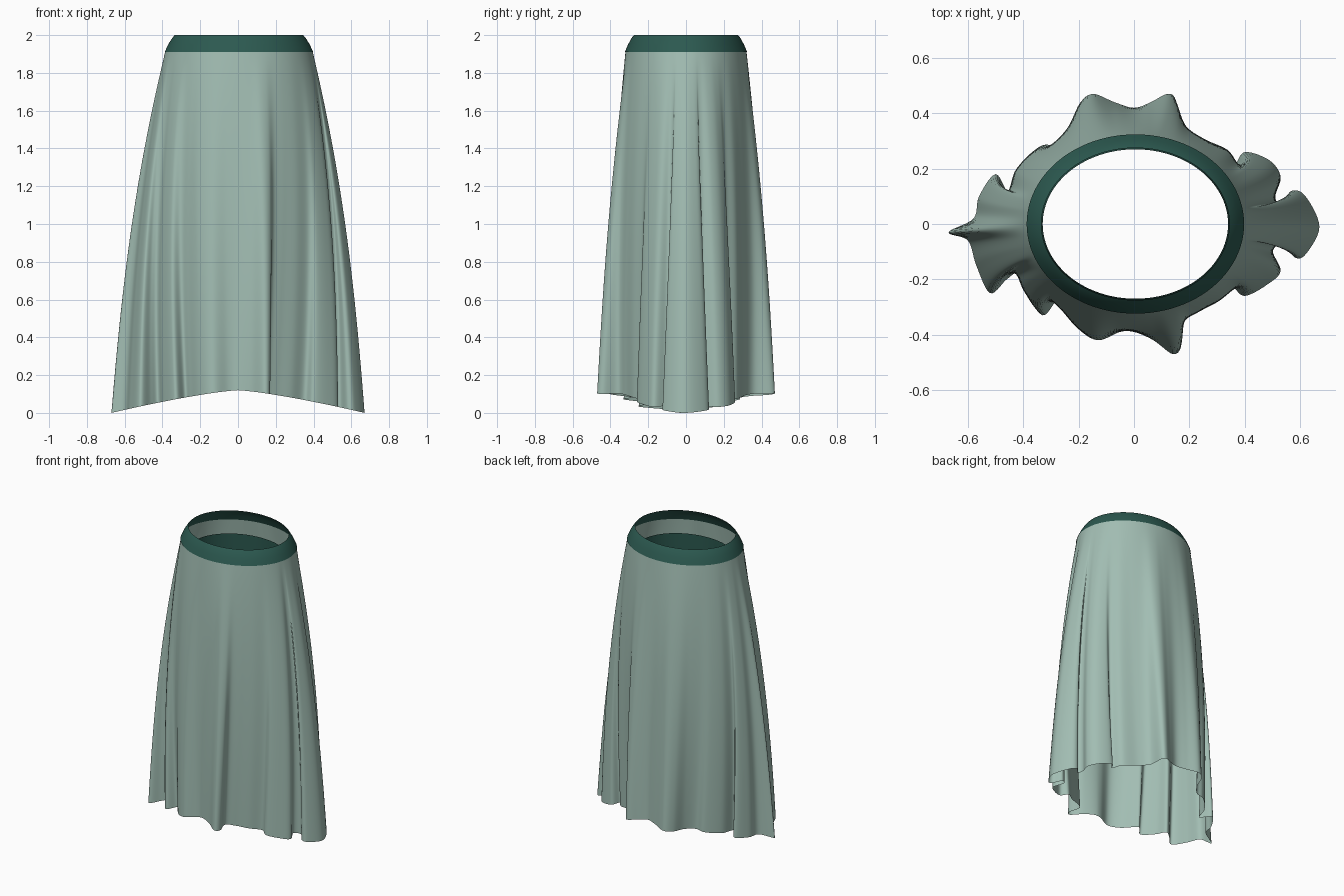
import bpy, bmesh, math
from mathutils import Vector

cube = bpy.data.objects.get("Cube")
if cube:
    bpy.data.objects.remove(cube, do_unlink=True)


def make_material(name, rgb):
    mat = bpy.data.materials.new(name)
    mat.use_nodes = True
    mat.diffuse_color = (*rgb, 1)
    mat.node_tree.nodes["Principled BSDF"].inputs["Base Color"].default_value = (*rgb, 1)
    return mat


sage = make_material("sage cloth", (.36, .51, .45))
teal = make_material("dark teal band", (.025, .1, .08))


def loft(name, rings, material):
    """Skin a stack of closed rings, listed from top to bottom."""
    bm = bmesh.new()
    loops = [[bm.verts.new(p) for p in ring] for ring in rings]
    for upper, lower in zip(loops, loops[1:]):
        count = len(upper)
        for i in range(count):
            j = (i + 1) % count
            bm.faces.new((upper[i], lower[i], lower[j], upper[j]))
    mesh = bpy.data.meshes.new(name)
    bm.to_mesh(mesh)
    bm.free()
    mesh.materials.append(material)
    obj = bpy.data.objects.new(name, mesh)
    bpy.context.collection.objects.link(obj)
    bpy.ops.object.select_all(action='DESELECT')
    obj.select_set(True)
    bpy.context.view_layer.objects.active = obj
    bpy.ops.object.shade_smooth_by_angle(angle=math.radians(60))
    return obj


def oval(angle, rx, ry, z=0):
    return Vector((.005 + rx * math.cos(angle), ry * math.sin(angle), z))


def oval_ring(rx, ry, z, count=96):
    return [oval(math.tau * i / count, rx, ry, z) for i in range(count)]


def closed_curve(points, steps):
    """Sample a smooth closed curve through the points."""
    out, n = [], len(points)
    for i in range(n):
        a, b, c, d = (points[(i + k) % n] for k in (-1, 0, 1, 2))
        for s in range(steps):
            t = s / steps
            out.append(.5 * (2 * b + (c - a) * t + (2 * a - 5 * b + 4 * c - d) * t ** 2
                             + (3 * b - a - 3 * c + d) * t ** 3))
    return out


# Folded outline of the hem, counterclockwise from the left side seam
hem_points = [Vector((x, y, 0)) for x, y in (
    (.67, -.01), (.62, .1), (.57, .12), (.53, .07), (.51, .1), (.53, .17),
    (.49, .23), (.4, .26), (.36, .21), (.32, .27), (.22, .31), (.16, .36),
    (.15, .45), (.12, .47), (.06, .44), (0, .42), (-.07, .44), (-.15, .47),
    (-.2, .43), (-.23, .35), (-.28, .29), (-.34, .28), (-.42, .2), (-.45, .11),
    (-.5, .18), (-.56, .1), (-.58, .02), (-.67, -.03), (-.6, -.06), (-.57, -.15),
    (-.52, -.25), (-.46, -.2), (-.42, -.18), (-.39, -.25), (-.33, -.33),
    (-.28, -.28), (-.25, -.31), (-.2, -.38), (-.13, -.42), (-.05, -.39),
    (0, -.39), (.07, -.42), (.14, -.47), (.17, -.44), (.15, -.36), (.2, -.32),
    (.28, -.28), (.35, -.23), (.4, -.26), (.48, -.22), (.53, -.17), (.5, -.1),
    (.54, -.07), (.58, -.12), (.62, -.11))]
hem = closed_curve(hem_points, 7)
count = len(hem)

# Angle of each hem sample, evened out so the folds fan from the waist
angles = [math.atan2(p.y, p.x) for p in hem]
for i in range(1, count):
    while angles[i] < angles[i - 1] - math.pi:
        angles[i] += math.tau


def even_angle(i, reach=14):
    total = 0
    for k in range(i - reach, i + reach + 1):
        total += angles[k % count] + math.tau * (k // count)
    return total / (2 * reach + 1)


fan = [even_angle(i) for i in range(count)]

# Skirt body: flares quickly from the waist, folds deepen towards the hem
waist_z, rows = 1.915, 64
rings = []
for r in range(rows + 1):
    t = r / rows
    flare = 1 - (1 - t) ** 2.5
    fold = t ** 1.1
    ring = []
    for p, angle in zip(hem, fan):
        smooth = oval(angle, .39, .32).lerp(oval(angle, .53, .395), flare)
        pos = smooth + (p - oval(angle, .53, .395)) * fold
        hem_z = max(0, .12 - .12 * (abs(p.x) / .67) ** 1.3)
        pos.z = waist_z + (hem_z - waist_z) * t
        ring.append(pos)
    rings.append(ring)
loft("skirt_body", rings, sage)

# Waistband: a tapering strip with a slight bow
loft("waistband", [oval_ring(*s) for s in (
    (.34, .275, 2), (.353, .288, 1.985), (.375, .307, 1.95), (.393, .324, 1.91))], teal)

# Inner lining hanging below the waistband
loft("inner_lining", [oval_ring(*s) for s in (
    (.335, .27, 1.84), (.338, .273, 1.72), (.342, .277, 1.6))], teal)
